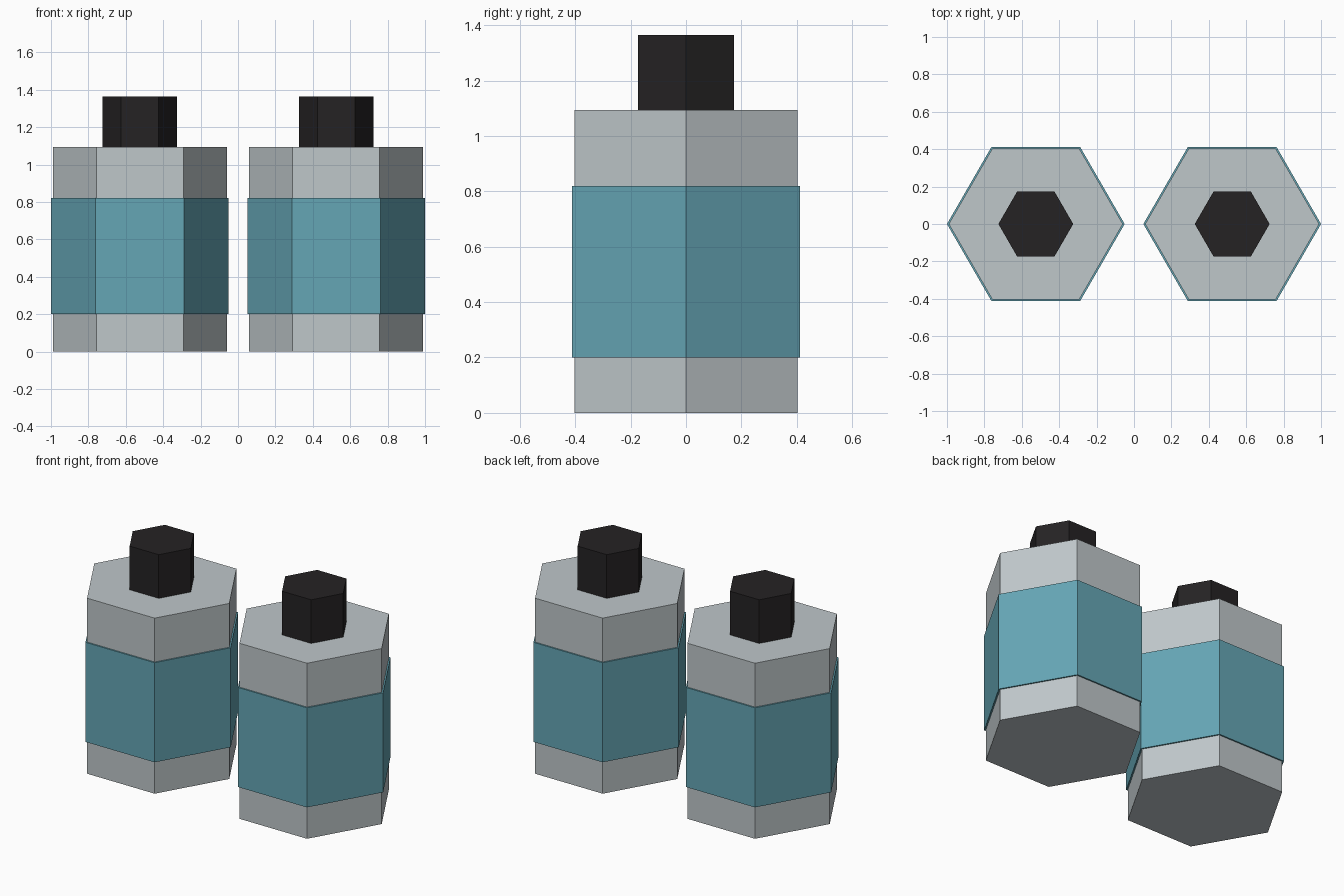
import bpy
from math import radians

if "Cube" in bpy.data.objects:
    bpy.data.objects.remove(bpy.data.objects["Cube"])


def material(name, color):
    mat = bpy.data.materials.new(name)
    mat.diffuse_color = (*color, 1)
    mat.use_nodes = True
    mat.node_tree.nodes["Principled BSDF"].inputs["Base Color"].default_value = mat.diffuse_color
    return mat


def hex_prism(name, x, radius, z0, z1, mat):
    # Six-sided prism with corners pointing along x
    bpy.ops.mesh.primitive_cylinder_add(
        vertices=6, radius=radius, depth=z1 - z0,
        location=(x, 0, (z0 + z1) / 2), rotation=(0, 0, radians(30)))
    obj = bpy.context.object
    obj.name = name
    obj.data.materials.append(mat)
    return obj


grey = material("pale_grey", (0.52, 0.57, 0.59))
teal = material("teal", (0.13, 0.38, 0.46))
black = material("black", (0.018, 0.016, 0.017))

# Two identical bottles: body, wrapped label band and cap
for side, x in (("left", -0.525), ("right", 0.525)):
    hex_prism(f"{side}_bottle_body", x, 0.465, 0, 1.093, grey)
    hex_prism(f"{side}_bottle_label", x, 0.475, 0.2, 0.82, teal)
    hex_prism(f"{side}_bottle_cap", x, 0.2, 1.093, 1.365, black)
